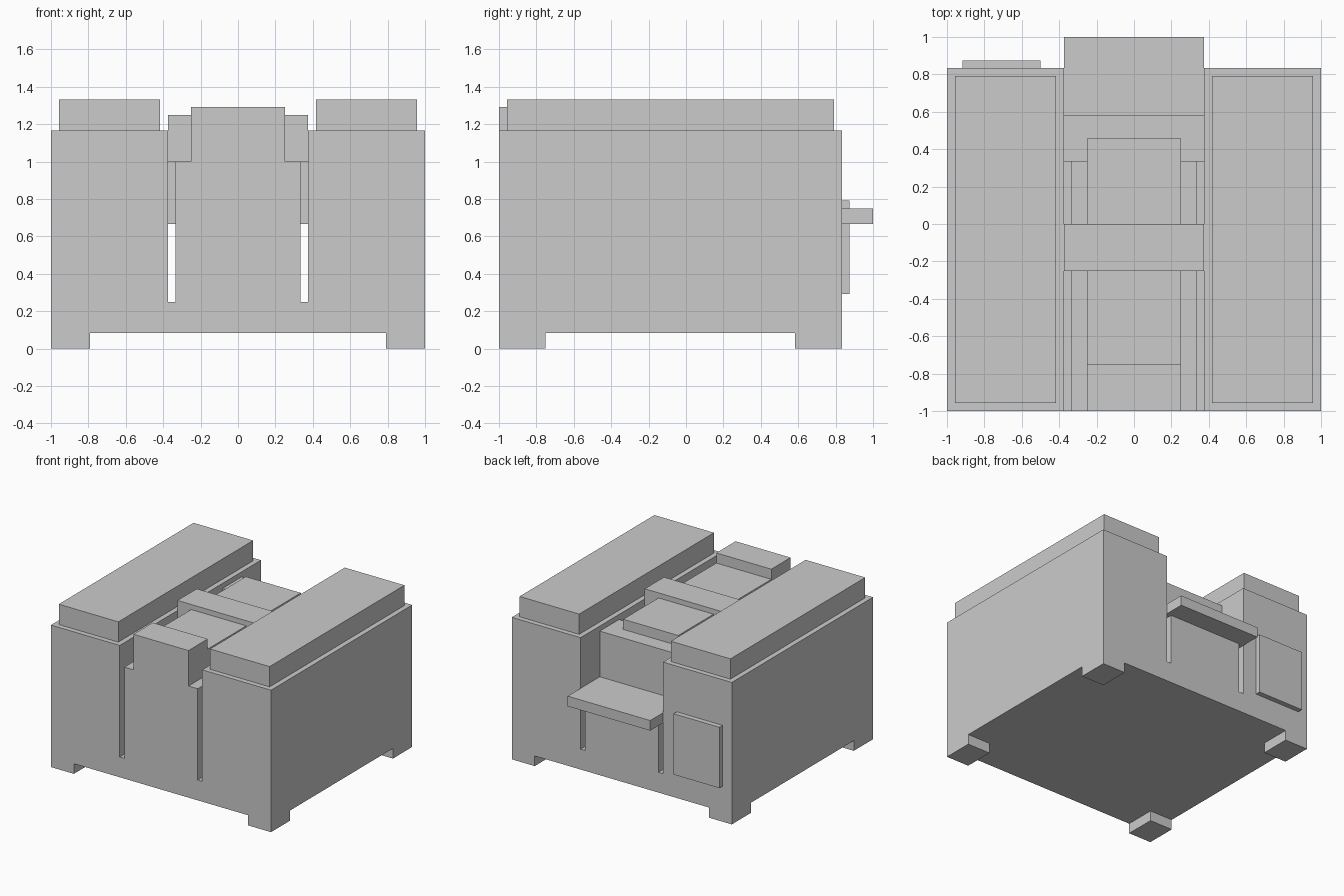
import bpy, bmesh
from mathutils import Vector

if "Cube" in bpy.data.objects:
    bpy.data.objects.remove(bpy.data.objects["Cube"])

U = 1 / 24  # the whole model sits on a 1/24 grid


def prism(name, profile, direction, place):
    """Extrude a closed profile; place maps profile (a, b) to the start point."""
    bm = bmesh.new()
    face = bm.faces.new([bm.verts.new(Vector(place(a, b)) * U) for a, b in profile])
    ext = bmesh.ops.extrude_face_region(bm, geom=[face])
    moved = [v for v in ext["geom"] if isinstance(v, bmesh.types.BMVert)]
    bmesh.ops.translate(bm, vec=Vector(direction) * U, verts=moved)
    bmesh.ops.recalc_face_normals(bm, faces=bm.faces)
    mesh = bpy.data.meshes.new(name)
    bm.to_mesh(mesh)
    bm.free()
    obj = bpy.data.objects.new(name, mesh)
    bpy.context.collection.objects.link(obj)
    return obj


def box(name, x, y, z):
    corners = [(x[0], y[0]), (x[1], y[0]), (x[1], y[1]), (x[0], y[1])]
    return prism(name, corners, (0, 0, z[1] - z[0]), lambda a, b: (a, b, z[0]))


# U-shaped body: base slab with two tall side blocks
body = [(-24, 2), (24, 2), (24, 28), (9, 28), (9, 6), (-9, 6), (-9, 28), (-24, 28)]
prism("body", body, (0, 44, 0), lambda a, b: (a, -24, b))

# Central column, stepped down at the back, with a slot on each side
column = [(-24, 6), (20, 6), (20, 16), (8, 16), (8, 24), (-24, 24)]
prism("central_column", column, (16, 0, 0), lambda a, b: (-8, a, b))

# Side caps and feet
for side, s in (("left", -1), ("right", 1)):
    box(side + "_cap", sorted((10 * s, 23 * s)), (-23, 19), (28, 32))
    for end, y in (("front", (-24, -18)), ("back", (14, 20))):
        box(f"{end}_{side}_foot", sorted((19 * s, 24 * s)), y, (0, 2))

# Parts along the top of the column
box("front_block", (-6, 6), (-24, -18), (24, 31))
box("top_panel", (-6, 6), (-18, 11), (24, 29))
box("cross_bridge", (-9, 9), (-6, 0), (24, 30))

# Rear block, output shelf and rear access door
box("rear_block", (-9, 9), (8, 14), (18, 27))
box("rear_shelf", (-9, 9), (8, 24), (16, 18))
box("rear_door", (-22, -12), (20, 21), (7, 19))
